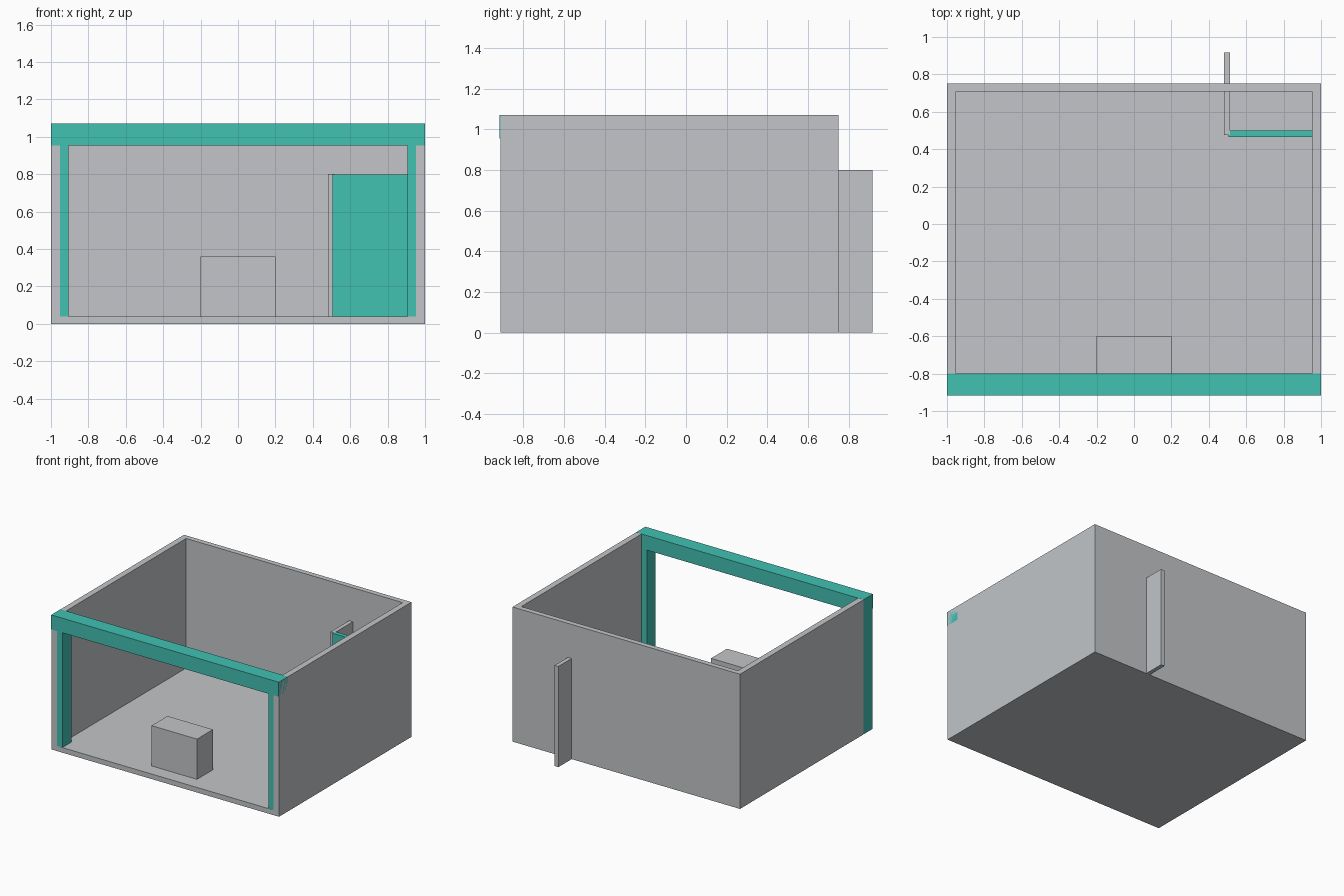
import bpy
from mathutils import Vector

old = bpy.data.objects.get("Cube")
if old:
    bpy.data.objects.remove(old, do_unlink=True)


def material(name, color):
    mat = bpy.data.materials.new(name)
    mat.use_nodes = True
    mat.diffuse_color = color
    mat.node_tree.nodes["Principled BSDF"].inputs["Base Color"].default_value = color
    return mat


GREY = material("light grey", (0.54, 0.56, 0.58, 1))
TEAL = material("teal", (0.054, 0.533, 0.45, 1))


def box(name, low, high, mat):
    """Add a box spanning two opposite corners."""
    low, high = Vector(low), Vector(high)
    bpy.ops.mesh.primitive_cube_add(size=1, location=(low + high) / 2)
    obj = bpy.context.object
    obj.name = name
    obj.scale = high - low
    bpy.ops.object.transform_apply(location=False, rotation=False, scale=True)
    obj.data.materials.append(mat)
    return obj


FRONT, BEAM_BACK, BACK = -0.913, -0.80, 0.75
TOP, FLOOR, WALL = 1.07, 0.04, 0.048
GAP = 0.0006  # keeps overlapping parts from sharing a plane

# Room shell: floor and three walls, hollowed open to the top and front
shell = box("room_shell", (-1, FRONT, 0), (1, BACK, TOP), GREY)
cutter = box("room_cutter", (-1 + WALL, FRONT - 1, FLOOR),
             (1 - WALL, BACK - 0.042, TOP + 1), GREY)
cutter.hide_render = True
hollow = shell.modifiers.new("hollow", "BOOLEAN")
hollow.operation = "DIFFERENCE"
hollow.solver = "EXACT"
hollow.object = cutter
bpy.context.view_layer.objects.active = shell
bpy.ops.object.modifier_apply(modifier=hollow.name)
bpy.data.objects.remove(cutter, do_unlink=True)

# Front frame: two posts carrying a beam; the right post shows outside the wall
box("front_beam", (-1, -0.917, 0.955), (1, BEAM_BACK, TOP + GAP), TEAL)
box("right_post", (-1 - GAP, FRONT + GAP, GAP), (-0.905, BEAM_BACK, TOP - GAP), TEAL)
box("left_post", (0.905, FRONT + GAP, GAP), (1 - GAP, BEAM_BACK, TOP - GAP), TEAL)

# Counter near the opening
box("counter", (-0.2, -0.8, FLOOR - GAP), (0.2, -0.6, 0.36), GREY)

# Corner partition: a leaf running out through the back wall and a teal panel
box("partition_leaf", (0.48, 0.475, 0), (0.513, 0.917, 0.80), GREY)
box("partition_panel", (0.505, 0.465, GAP), (0.97, 0.50, 0.80 - GAP), TEAL)
